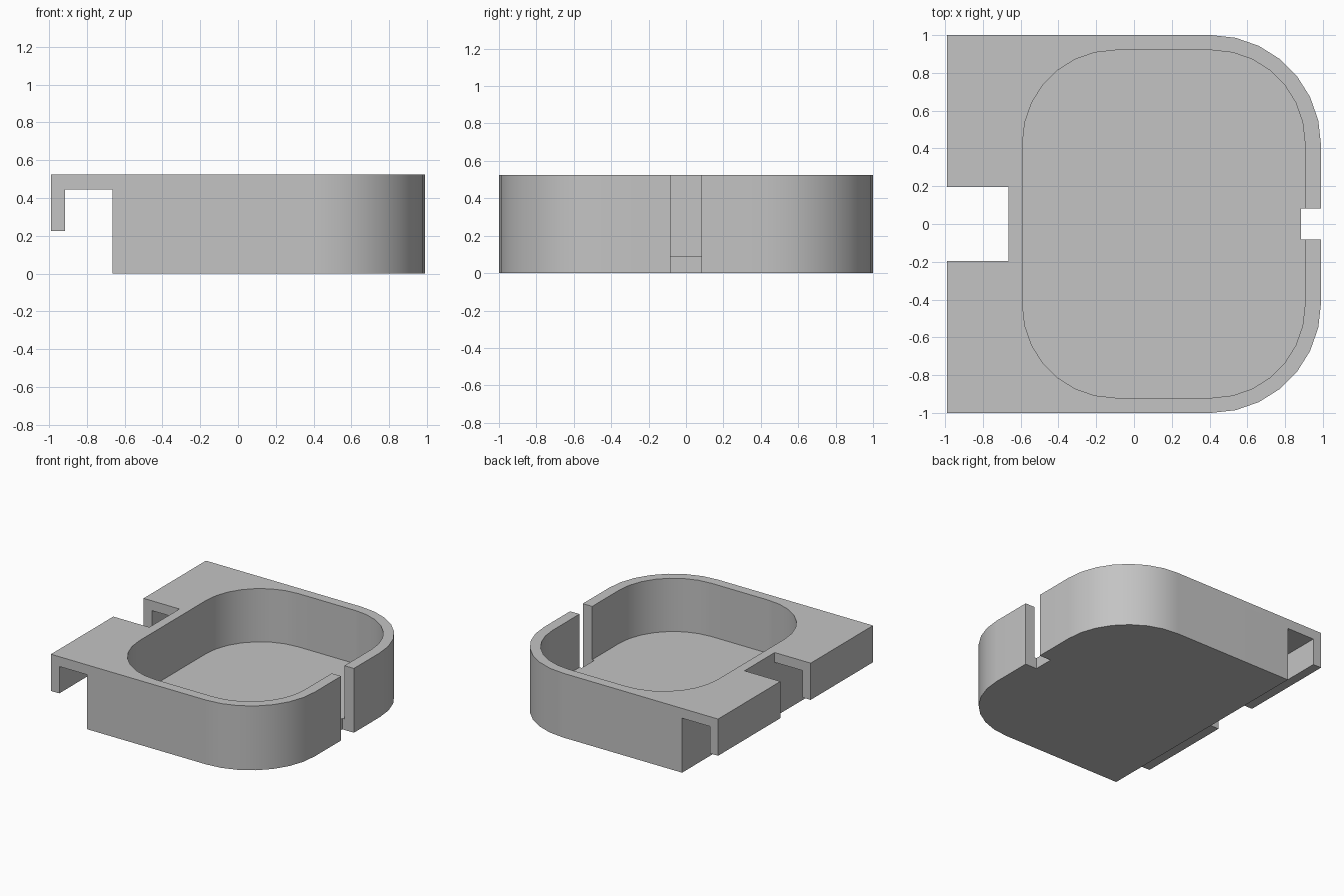
import bpy
import bmesh
from math import cos, sin, pi
from mathutils import Vector

if "Cube" in bpy.data.objects:
    bpy.data.objects.remove(bpy.data.objects["Cube"], do_unlink=True)

TOP, FLOOR = 0.525, 0.09
LEFT, RIGHT, BACK = -0.99, 0.99, 1.0
WALL = -0.665          # face of the tray behind the hooks

grey = bpy.data.materials.new("grey")
grey.use_nodes = True
grey.diffuse_color = (0.55, 0.55, 0.55, 1)
grey.node_tree.nodes["Principled BSDF"].inputs["Base Color"].default_value = (0.55, 0.55, 0.55, 1)


def prism(name, points, offset):
    """Solid made by sweeping a flat outline along an offset."""
    bm = bmesh.new()
    face = bm.faces.new([bm.verts.new(p) for p in points])
    moved = bmesh.ops.extrude_face_region(bm, geom=[face])["geom"]
    verts = [v for v in moved if isinstance(v, bmesh.types.BMVert)]
    bmesh.ops.translate(bm, verts=verts, vec=Vector(offset))
    bmesh.ops.recalc_face_normals(bm, faces=bm.faces)
    mesh = bpy.data.meshes.new(name)
    bm.to_mesh(mesh)
    bm.free()
    obj = bpy.data.objects.new(name, mesh)
    bpy.context.collection.objects.link(obj)
    mesh.materials.append(grey)
    return obj


def corner(cx, cy, radius, quarter, steps=7):
    """Quarter circle, counter-clockwise from the given quarter turn."""
    angles = [(quarter + i / steps) * pi / 2 for i in range(steps + 1)]
    return [(cx + radius * cos(a), cy + radius * sin(a)) for a in angles]


def carve(target, cutter):
    cutter.hide_render = True
    mod = target.modifiers.new("carve", 'BOOLEAN')
    mod.operation = 'DIFFERENCE'
    mod.solver = 'EXACT'
    mod.object = cutter
    bpy.context.view_layer.objects.active = target
    bpy.ops.object.modifier_apply(modifier=mod.name)
    bpy.data.objects.remove(cutter, do_unlink=True)


# Tray body: rounded right corners, slot in the right wall, notch on the left
R = 0.58
slot_x, slot_y, notch_y = 0.885, 0.082, 0.195
outline = [(LEFT, -BACK)]
outline += corner(RIGHT - R, R - BACK, R, 3)
outline += [(RIGHT, -slot_y), (slot_x, -slot_y), (slot_x, slot_y), (RIGHT, slot_y)]
outline += corner(RIGHT - R, BACK - R, R, 0)
outline += [(LEFT, BACK), (LEFT, notch_y), (WALL, notch_y), (WALL, -notch_y), (LEFT, -notch_y)]
tray = prism("tray", [(x, y, 0) for x, y in outline], (0, 0, TOP))

# Rounded pocket
r, x0, x1, y1 = 0.49, -0.59, 0.905, 0.92
pocket = (corner(x1 - r, y1 - r, r, 0) + corner(x0 + r, y1 - r, r, 1)
          + corner(x0 + r, r - y1, r, 2) + corner(x1 - r, r - y1, r, 3))
carve(tray, prism("pocket_cutter", [(x, y, FLOOR) for x, y in pocket], (0, 0, 1)))

# Channel under the shelf that leaves two hanging hooks
lip_x, lip_z, shelf_z = -0.915, 0.225, 0.445
hook = [(WALL, -1), (WALL, shelf_z), (lip_x, shelf_z), (lip_x, lip_z), (-2, lip_z), (-2, -1)]
carve(tray, prism("hook_cutter", [(x, -2, z) for x, z in hook], (0, 4, 0)))

# Smooth curved walls, crisp edges
bpy.ops.object.select_all(action='DESELECT')
tray.select_set(True)
bpy.context.view_layer.objects.active = tray
bpy.ops.object.shade_smooth_by_angle(angle=pi / 6)
weighted = tray.modifiers.new("weighted_normals", 'WEIGHTED_NORMAL')
weighted.keep_sharp = True
